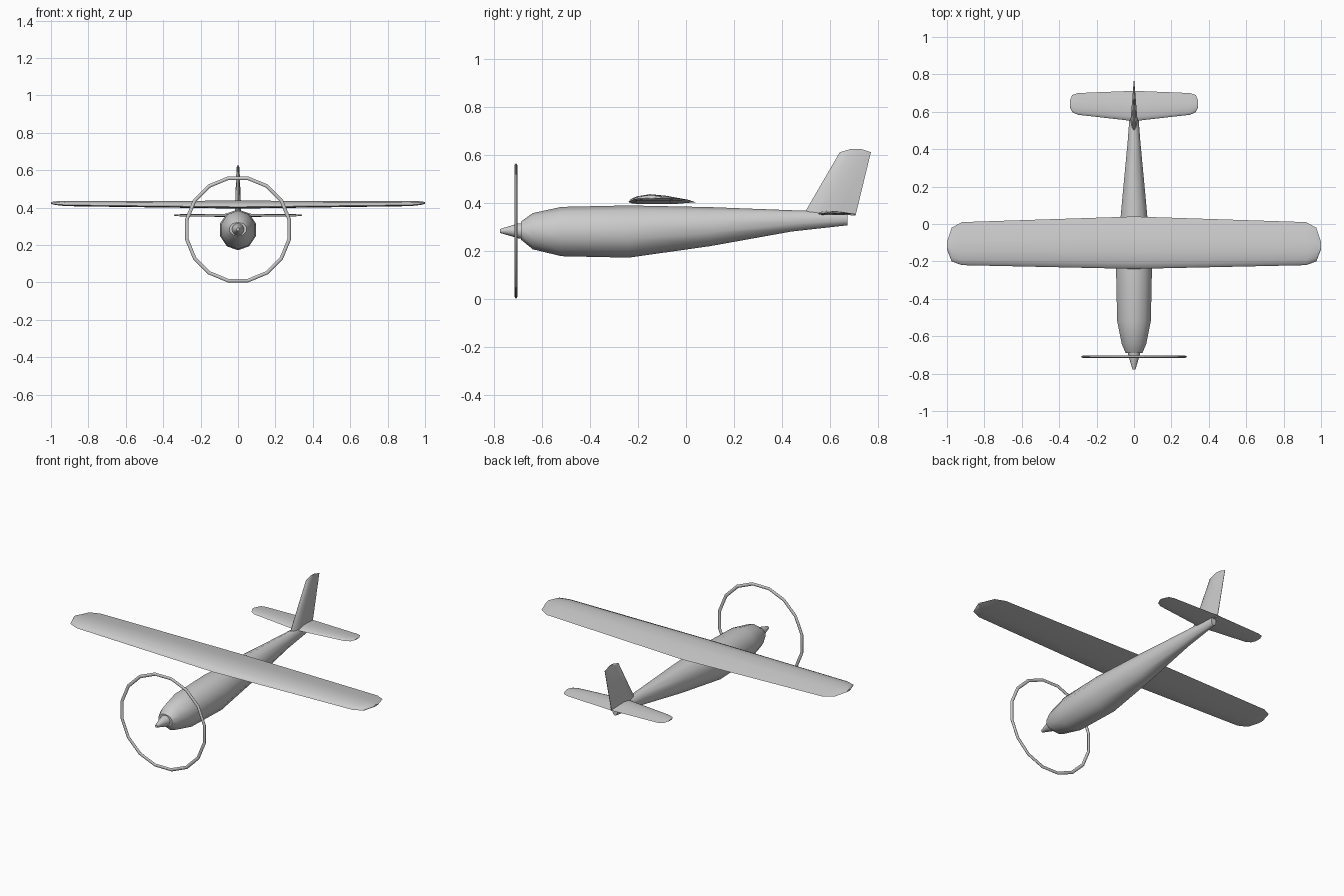
import bpy, bmesh, math

if "Cube" in bpy.data.objects:
    bpy.data.objects.remove(bpy.data.objects["Cube"])


def loft(name, rings, angle=50):
    """Skin a list of equal-length closed rings and cap both ends."""
    bm = bmesh.new()
    vr = [[bm.verts.new(p) for p in r] for r in rings]
    n = len(vr[0])
    for a, b in zip(vr, vr[1:]):
        for i in range(n):
            j = (i + 1) % n
            bm.faces.new((a[i], a[j], b[j], b[i]))
    bm.faces.new(vr[0])
    bm.faces.new(vr[-1])
    bmesh.ops.recalc_face_normals(bm, faces=bm.faces)
    me = bpy.data.meshes.new(name)
    bm.to_mesh(me)
    bm.free()
    ob = bpy.data.objects.new(name, me)
    bpy.context.collection.objects.link(ob)
    bpy.ops.object.select_all(action='DESELECT')
    ob.select_set(True)
    bpy.context.view_layer.objects.active = ob
    bpy.ops.object.shade_smooth_by_angle(angle=math.radians(angle))
    return ob


def oval(y, half_w, z0, z1, n):
    """Upright ring with a vertex at top and bottom."""
    c, r = (z0 + z1) / 2, (z1 - z0) / 2
    w = half_w / 0.951 if n == 10 else half_w
    return [(w * math.sin(2 * math.pi * i / n), y, c + r * math.cos(2 * math.pi * i / n))
            for i in range(n)]


# Wing section: chord fraction, height fraction
FOIL = [(0, .22), (.03, .5), (.12, .78), (.32, 1), (.6, .8), (.85, .42), (1, .2),
        (.65, 0), (.3, 0), (.06, .06)]


def flying_surface(name, half):
    """Symmetric wing from stations (x, lead, trail, z low, z high)."""
    stations = [(-s[0],) + s[1:] for s in reversed(half[1:])] + half
    loft(name, [[(x, a + (b - a) * t, lo + (hi - lo) * h) for t, h in FOIL]
                for x, a, b, lo, hi in stations])


# Fuselage
body = [(-.69, .045, .248, .322), (-.64, .066, .207, .358), (-.52, .09, .178, .384),
        (-.24, .096, .172, .39), (.1, .066, .22, .383), (.44, .034, .281, .37),
        (.675, .016, .307, .364)]
loft("fuselage", [oval(*s, 10) for s in body])

# Spinner
loft("spinner", [oval(y, r, .2835 - r, .2835 + r, 16)
                 for y, r in [(-.68, .033), (-.70, .031), (-.777, .008)]])

# Propeller arc ring
ring = []
for i in range(17):
    a = 2 * math.pi * (i + .5) / 16
    ring.append([((.2785 + .0095 * math.cos(b)) * math.sin(a), -.71 + .006 * math.sin(b),
                  .2835 + (.2785 + .0095 * math.cos(b)) * math.cos(a))
                 for b in [k * math.pi / 4 for k in range(8)]])
loft_ring = loft("propeller_ring", ring)
bm = bmesh.new()
bm.from_mesh(loft_ring.data)
bmesh.ops.delete(bm, geom=[f for f in bm.faces if len(f.verts) > 4], context='FACES_ONLY')
bmesh.ops.remove_doubles(bm, verts=bm.verts, dist=1e-4)
bm.to_mesh(loft_ring.data)
bm.free()

# Main wing
flying_surface("main_wing", [(0, -.24, .04, .395, .437), (.92, -.22, .01, .408, .436),
                             (.975, -.20, -.02, .414, .434), (1.0, -.135, -.095, .42, .43)])

# Tailplane
flying_surface("tailplane", [(0, .55, .712, .35, .368), (.30, .584, .70, .353, .365),
                             (.33, .598, .69, .355, .364), (.343, .625, .66, .357, .362)])

# Fin
section = [(0, 0), (.08, .6), (.3, 1), (.65, .6), (1, .08),
           (1, -.08), (.65, -.6), (.3, -1), (.08, -.6)]
fin = [(.355, .497, .708, .018), (.612, .642, .772, .008), (.626, .69, .73, .004)]
loft("tail_fin", [[(w * h, a + (b - a) * t, z + (.015 * (.5 - t) if z < .4 else 0))
                   for t, h in section] for z, a, b, w in fin])
